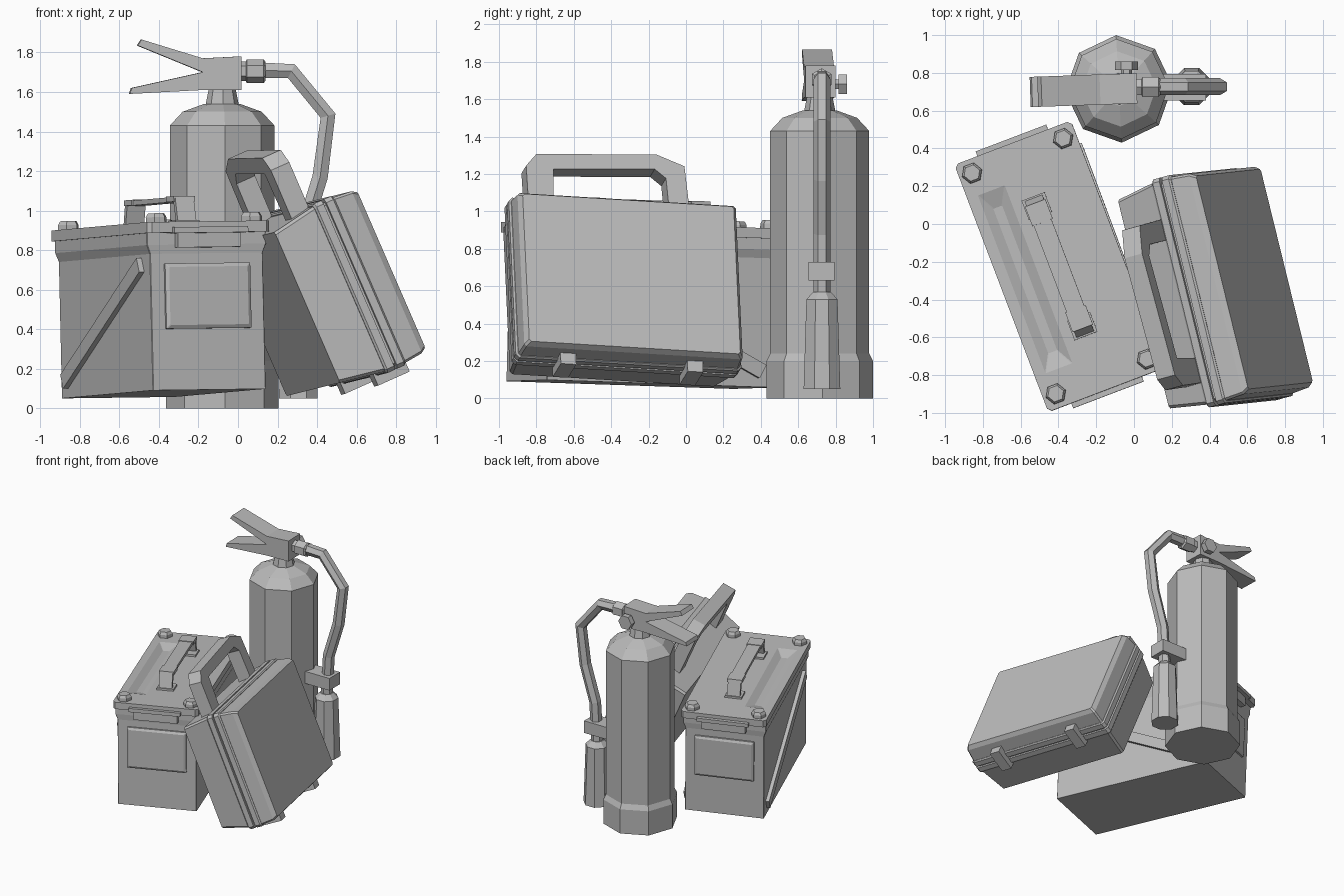
import bpy, bmesh
from math import sin, cos, pi, radians, atan2, hypot
from mathutils import Matrix, Vector

old = bpy.data.objects.get("Cube")
if old:
    bpy.data.objects.remove(old)

grey = bpy.data.materials.new("plain_grey")
grey.use_nodes = True
colour = (0.5, 0.5, 0.5, 1)
grey.diffuse_color = colour
grey.node_tree.nodes["Principled BSDF"].inputs["Base Color"].default_value = colour


def link(name, mesh, matrix=Matrix()):
    mesh.materials.clear()
    mesh.materials.append(grey)
    ob = bpy.data.objects.new(name, mesh)
    bpy.context.scene.collection.objects.link(ob)
    ob.matrix_world = matrix
    return ob


def loft(name, rings, matrix=Matrix()):
    """Skin a row of equal-length closed rings and cap both ends."""
    bm = bmesh.new()
    rows = [[bm.verts.new(p) for p in ring] for ring in rings]
    n = len(rows[0])
    for a, b in zip(rows, rows[1:]):
        for i in range(n):
            j = (i + 1) % n
            bm.faces.new((a[i], a[j], b[j], b[i]))
    bm.faces.new(rows[0][::-1])
    bm.faces.new(rows[-1])
    bmesh.ops.recalc_face_normals(bm, faces=bm.faces)
    mesh = bpy.data.meshes.new(name)
    bm.to_mesh(mesh)
    bm.free()
    return link(name, mesh, matrix)


def rect(u, v, c):
    """Rectangle of half sizes u, v with corners cut by c."""
    pts = []
    for su, sv in ((1, 1), (-1, 1), (-1, -1), (1, -1)):
        pair = [(su * u, sv * (v - c)), (su * (u - c), sv * v)]
        pts += pair if su * sv > 0 else pair[::-1]
    return pts


def box(name, centre, size, matrix=Matrix()):
    x, y, z = (s / 2 for s in size)
    corners = [(x, y), (-x, y), (-x, -y), (x, -y)]
    rings = [[(a, b, s) for a, b in corners] for s in (-z, z)]
    return loft(name, rings, matrix @ Matrix.Translation(centre))


def lathe(name, profile, sides, matrix, turn=0.0):
    rings = [[(r * cos(turn + 2 * pi * i / sides), r * sin(turn + 2 * pi * i / sides), z)
              for i in range(sides)] for r, z in profile]
    return loft(name, rings, matrix)


def at(x, y, z, axis=None, angle=0):
    m = Matrix.Translation((x, y, z))
    return m @ Matrix.Rotation(radians(angle), 4, axis) if axis else m


# ---------------- Extinguisher ----------------
turn = radians(3)
bottle = at(-0.08, 0.715, 0)
lathe("extinguisher_bottle", [(0.285, 0), (0.285, 0.2), (0.265, 0.24), (0.265, 1.43),
      (0.2, 1.5), (0.09, 1.54)], 8, bottle, turn)
lathe("extinguisher_neck", [(0.085, 1.53), (0.065, 1.63)], 8, bottle, turn)

# Valve head with two squeeze levers
side = [(0.015, 1.61), (0.015, 1.78), (-0.18, 1.77), (-0.49, 1.865), (-0.51, 1.835),
        (-0.18, 1.7), (-0.54, 1.62), (-0.55, 1.59), (-0.18, 1.61)]
loft("valve_and_levers", [[(x + 0.085, y, z) for x, z in side] for y in (-0.08, 0.08)],
     at(-0.085, 0.715, 0, 'Z', 2))
lathe("gauge_stem", [(0.03, 0), (0.03, 0.08)], 6, at(-0.04, 0.77, 1.68, 'X', -90))
lathe("gauge", [(0.06, 0), (0.06, 0.045)], 6, at(-0.04, 0.815, 1.68, 'X', -90))
lathe("hose_fitting", [(0.05, 0), (0.05, 0.04), (0.06, 0.045), (0.06, 0.13), (0.045, 0.14)],
      6, at(0, 0.725, 1.705, 'Y', 90))

# Hose swept along a bent path
curve = bpy.data.curves.new("hose_path", 'CURVE')
curve.dimensions = '3D'
path = [(0.11, 1.71), (0.27, 1.705), (0.455, 1.48), (0.415, 1.17), (0.325, 0.88), (0.305, 0.55)]
spline = curve.splines.new('POLY')
spline.points.add(len(path) - 1)
for p, (x, z) in zip(spline.points, path):
    p.co = (x, 0.727, z, 1)
curve.bevel_depth = 0.045
curve.bevel_resolution = 1
curve.use_fill_caps = True
temp = bpy.data.objects.new("hose_path", curve)
bpy.context.scene.collection.objects.link(temp)
bpy.context.view_layer.update()
hose = bpy.data.meshes.new_from_object(temp.evaluated_get(bpy.context.evaluated_depsgraph_get()))
bpy.data.objects.remove(temp)
for poly in hose.polygons:
    poly.use_smooth = False
link("hose", hose)

lathe("hose_nozzle", [(0.106, 0.05), (0.09, 0.53), (0.05, 0.57)], 8,
      at(0.305, 0.727, 0), radians(22.5))
box("hose_clip", (0.265, 0.725, 0.68), (0.23, 0.14, 0.1))

# ---------------- Metal storage box ----------------
crate = (at(-0.375, -0.245, 0.075, 'Z', 20.8) @ Matrix.Rotation(radians(-1.8), 4, 'X')
         @ Matrix.Rotation(radians(-0.7), 4, 'Y'))


def stack(name, levels, cut, matrix=crate):
    return loft(name, [[(x, y, z) for x, y in rect(u, v, cut)] for u, v, z in levels], matrix)


stack("crate_body", [(0.305, 0.65, 0), (0.305, 0.65, 0.69), (0.322, 0.655, 0.735),
                     (0.322, 0.655, 0.8)], 0.003)
lid = stack("crate_lid", [(0.33, 0.7, 0.795), (0.33, 0.7, 0.85)], 0.02)

# Long pressed recess in the lid
cutter = stack("recess_cutter", [(0.025, 0.41, 0.82), (0.093, 0.535, 0.86)], 0.004,
               crate @ at(-0.195, 0, 0))
cutter.hide_render = True
mod = lid.modifiers.new("recess", 'BOOLEAN')
mod.operation = 'DIFFERENCE'
mod.solver = 'EXACT'
mod.object = cutter
bpy.context.view_layer.update()
cut_mesh = bpy.data.meshes.new_from_object(
    lid.evaluated_get(bpy.context.evaluated_depsgraph_get()))
lid.modifiers.clear()
lid.data = cut_mesh
bpy.data.objects.remove(cutter)

# Corner bolts
for sx in (-1, 1):
    for sy in (-1, 1):
        lathe("lid_bolt", [(0.056, 0), (0.056, 0.025), (0.044, 0.045)], 6,
              crate @ at(sx * 0.258, sy * 0.625, 0.85))

# Strap handle and its feet
arch = [(-0.39, 0.85), (-0.355, 0.985), (0.355, 0.985), (0.39, 0.85),
        (0.36, 0.85), (0.33, 0.96), (-0.33, 0.96), (-0.36, 0.85)]
loft("crate_handle", [[(x, y, z) for y, z in arch] for x in (-0.05, 0.05)], crate)
for s in (-1, 1):
    box("handle_foot", (0, s * 0.34, 0.856), (0.13, 0.11, 0.02), crate)
    box("handle_cuff", (0, s * 0.3, 0.975), (0.115, 0.11, 0.028), crate)

# Panel and latch on both ends, diagonal brace on both sides
for s in (-1, 1):
    rings = [[(x, s * y, z + 0.475) for x, z in rect(u, v, 0.004)]
             for u, v, y in ((0.23, 0.165, 0.64), (0.23, 0.165, 0.665), (0.212, 0.147, 0.675))]
    loft("end_panel", rings, crate)
    box("latch_lip", (0, s * 0.7, 0.807), (0.4, 0.055, 0.03), crate)
    box("latch_plate", (0, s * 0.675, 0.757), (0.34, 0.045, 0.075), crate)
    dy, dz = -1.12, 0.555
    box("side_brace", (0, 0, 0), (0.055, hypot(dy, dz), 0.08),
        crate @ at(s * 0.305, 0.015, 0.36) @ Matrix.Rotation(atan2(dz, dy), 4, 'X'))

# ---------------- Leaning hard case ----------------
up = Vector((-0.398, -0.042, 0.916)).normalized()
back = Vector((-0.24, 0.97, -0.055))
back = (back - up * back.dot(up)).normalized()
out = back.cross(up)
case = Matrix((out, back, up)).transposed().to_4x4()
case.translation = (0.441, -0.345, 0.578)


def shell(name, levels, cut):
    """Rectangular rings stacked along the case thickness."""
    return loft(name, [[(t, y, z) for y, z in rect(u, v, cut)] for t, u, v in levels], case)


shell("case_back_shell", [(-0.255, 0.57, 0.415), (-0.025, 0.605, 0.455)], 0.015)
shell("case_core", [(-0.03, 0.6, 0.45), (0.1, 0.6, 0.45)], 0.015)
shell("case_rim_back", [(-0.025, 0.612, 0.46), (-0.015, 0.622, 0.467), (0.025, 0.622, 0.467)], 0.02)
shell("case_rim_front", [(0.04, 0.622, 0.467), (0.08, 0.622, 0.467), (0.09, 0.612, 0.46)], 0.02)
shell("case_lid", [(0.085, 0.61, 0.457), (0.19, 0.602, 0.447), (0.222, 0.582, 0.43)], 0.012)

# Carry handle
grip = [(0.41, 0.4), (0.385, 0.757), (0.235, 0.815), (-0.43, 0.777), (-0.49, 0.705),
        (-0.485, 0.4), (-0.355, 0.4), (-0.34, 0.695), (0.22, 0.73), (0.28, 0.68), (0.295, 0.4)]
loft("case_handle", [[(t, y, z) for y, z in grip] for t in (-0.125, -0.02)], case)

# Snap latches along the lower edge
for y in (-0.35, 0.35):
    box("case_latch", (0.055, y, -0.47), (0.18, 0.085, 0.09), case)
